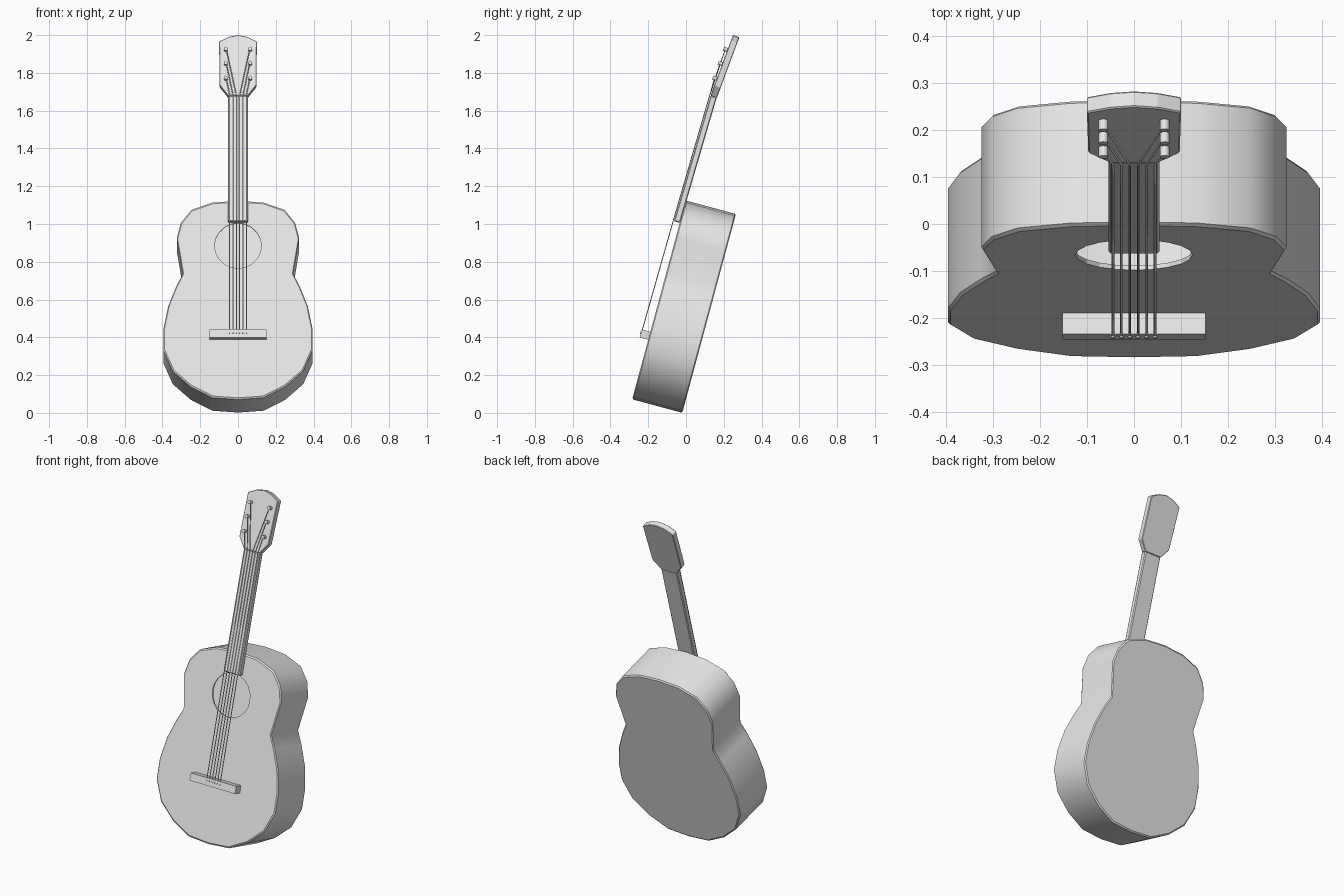
import bpy, bmesh, math
from mathutils import Matrix, Vector

if "Cube" in bpy.data.objects:
    bpy.data.objects.remove(bpy.data.objects["Cube"])

grey = bpy.data.materials.new("light grey")
grey.use_nodes = True
grey.diffuse_color = (0.8, 0.8, 0.8, 1)
grey.node_tree.nodes["Principled BSDF"].inputs["Base Color"].default_value = (0.8, 0.8, 0.8, 1)


def frame(y, z, lean):
    """Leaning frame: X across, Y up along the instrument, Z out of its front."""
    return Matrix.Translation((0, y, z)) @ Matrix.Rotation(math.radians(90 - lean), 4, 'X')


body_frame = frame(-0.285, 0.072, 15.1)
neck_frame = frame(-0.064, 1.015, 16.3)
head_frame = frame(0.13, 1.68, 20.3)


def add_object(name, data, matrix=None):
    ob = bpy.data.objects.new(name, data)
    bpy.context.collection.objects.link(ob)
    data.materials.append(grey)
    if matrix:
        ob.matrix_world = matrix
    return ob


def finish(name, bm, matrix):
    bmesh.ops.recalc_face_normals(bm, faces=bm.faces)
    mesh = bpy.data.meshes.new(name)
    bm.to_mesh(mesh)
    bm.free()
    return add_object(name, mesh, matrix)


def mirrored(half):
    """Closed outline from a right half that starts and ends on the centre line."""
    return half + [(-x, y) for x, y in reversed(half) if x > 0]


def plate(name, outline, z0, z1, matrix, bevel=0):
    """Extruded flat outline."""
    bm = bmesh.new()
    face = bm.faces.new([bm.verts.new((x, y, z0)) for x, y in outline])
    out = bmesh.ops.extrude_face_region(bm, geom=[face])["geom"]
    bmesh.ops.translate(bm, vec=(0, 0, z1 - z0),
                        verts=[v for v in out if isinstance(v, bmesh.types.BMVert)])
    ob = finish(name, bm, matrix)
    if bevel:
        mod = ob.modifiers.new("edge", 'BEVEL')
        mod.width, mod.segments = bevel, 1
    return ob


def studs(name, points, radius, z0, z1, matrix):
    """Short round posts standing on the front."""
    bm = bmesh.new()
    for x, y in points:
        bmesh.ops.create_cone(bm, cap_ends=True, segments=10, radius1=radius, radius2=radius,
                              depth=z1 - z0, matrix=Matrix.Translation((x, y, (z0 + z1) / 2)))
    for f in bm.faces:
        f.smooth = len(f.verts) == 4
    for e in bm.edges:
        e.smooth = all(f.smooth for f in e.link_faces)
    return finish(name, bm, matrix)


# Hollow body: chamfered figure-eight shell with an open sound hole
half = [(0, 0), (0.135, 0.01), (0.25, 0.07), (0.345, 0.155), (0.395, 0.27), (0.395, 0.385),
        (0.37, 0.51), (0.327, 0.62), (0.292, 0.69), (0.324, 0.885), (0.302, 0.97),
        (0.247, 1.04), (0.135, 1.08), (0, 1.09)]
outline = mirrored(half)
DEPTH, RIM = 0.275, 0.006
bm = bmesh.new()
rings = []
for z, s in [(0, 0.985), (-RIM, 1), (RIM - DEPTH, 1), (-DEPTH, 0.985)]:
    rings.append([bm.verts.new((x * s, 0.55 + (y - 0.55) * s, z)) for x, y in outline])
n = len(outline)
for a, b in zip(rings, rings[1:]):
    for i in range(n):
        j = (i + 1) % n
        bm.faces.new((a[i], a[j], b[j], b[i])).smooth = True
bm.faces.new(rings[3])
hole = [bm.verts.new((0.124 * math.cos(k * math.tau / 20), 0.842 + 0.124 * math.sin(k * math.tau / 20), 0))
        for k in range(20)]
edges = [bm.edges.new((hole[k], hole[k - 1])) for k in range(20)]
edges += [bm.edges.get((rings[0][i], rings[0][i - 1])) for i in range(n)]
bmesh.ops.triangle_fill(bm, edges=edges, use_beauty=True, normal=(0, 0, 1))
for e in bm.edges:
    d = (e.verts[0].co - e.verts[1].co).normalized()
    e.smooth = abs(d.z) > 0.5
body = finish("body", bm, body_frame)
shell = body.modifiers.new("wall", 'SOLIDIFY')
shell.thickness, shell.offset = 0.01, -1

# Neck and head
NECK = 0.693
plate("neck", mirrored([(0, 0), (0.054, 0), (0.054, NECK), (0, NECK)]), -0.034, 0, neck_frame, 0.005)
plate("headstock", mirrored([(0, 0), (0.053, 0), (0.097, 0.058), (0.1, 0.306), (0.05, 0.332), (0, 0.342)]),
      -0.036, 0, head_frame, 0.003)

# Bridge with its pins
plate("bridge", mirrored([(0, 0.327), (0.152, 0.327), (0.152, 0.37), (0, 0.37)]), -0.004, 0.047, body_frame)
string_x = [(k - 2.5) * 0.0178 for k in range(6)]
studs("bridge_pins", [(x, 0.353) for x in string_x], 0.0045, 0.04, 0.051, body_frame)

# Tuning pegs
peg_y = [0.094, 0.178, 0.257]
studs("tuning_pegs", [(s * 0.065, y) for s in (-1, 1) for y in peg_y], 0.0105, -0.005, 0.022, head_frame)

# Strings: bridge, nut, then fanning out to the pegs
curve = bpy.data.curves.new("strings", 'CURVE')
curve.dimensions = '3D'
curve.bevel_depth, curve.bevel_resolution = 0.0028, 1
for k, x in enumerate(string_x):
    peg = peg_y[min(k, 5 - k)]
    path = [body_frame @ Vector((x, 0.362, 0.044)),
            neck_frame @ Vector((x, 0, 0.004)),
            neck_frame @ Vector((x, NECK, 0.005)),
            head_frame @ Vector((math.copysign(0.062, x), peg, 0.012))]
    spline = curve.splines.new('POLY')
    spline.points.add(len(path) - 1)
    for p, co in zip(spline.points, path):
        p.co = (*co, 1)
add_object("strings", curve)
